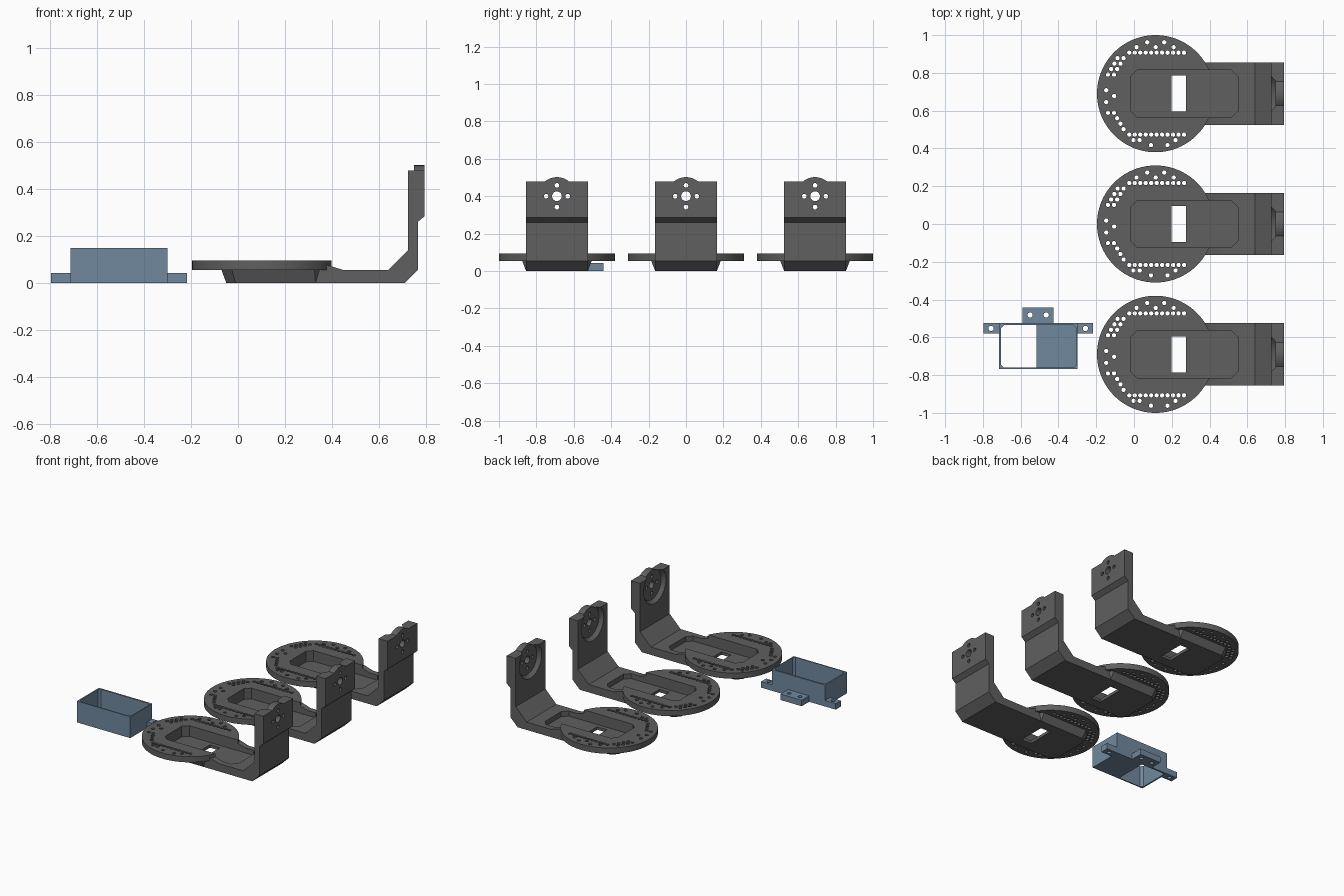
import bpy, bmesh, math
from mathutils import Vector

if "Cube" in bpy.data.objects:
    bpy.data.objects.remove(bpy.data.objects["Cube"])


def material(name, rgb):
    m = bpy.data.materials.new(name)
    m.diffuse_color = (*rgb, 1)
    m.use_nodes = True
    m.node_tree.nodes["Principled BSDF"].inputs["Base Color"].default_value = m.diffuse_color
    return m


GREY = material("dark grey", (0.115, 0.115, 0.115))
BLUE = material("steel blue", (0.165, 0.25, 0.345))


def loft(bm, lower, upper):
    """Closed solid between two matching rings of 3D points."""
    a = [bm.verts.new(p) for p in lower]
    b = [bm.verts.new(p) for p in upper]
    n = len(a)
    bm.faces.new(a[::-1])
    bm.faces.new(b)
    for i in range(n):
        bm.faces.new((a[i], a[(i + 1) % n], b[(i + 1) % n], b[i]))


def finish(bm, name, mat):
    bmesh.ops.recalc_face_normals(bm, faces=bm.faces)
    me = bpy.data.meshes.new(name)
    bm.to_mesh(me)
    bm.free()
    me.materials.append(mat)
    ob = bpy.data.objects.new(name, me)
    bpy.context.collection.objects.link(ob)
    return ob


def circle(cx, cy, r, n):
    return [(cx + r * math.cos(2 * math.pi * i / n), cy + r * math.sin(2 * math.pi * i / n)) for i in range(n)]


def rect(x0, x1, y0, y1, c=0.0):
    """Rectangle, with corners cut by c."""
    if not c:
        return [(x0, y0), (x1, y0), (x1, y1), (x0, y1)]
    return [(x0 + c, y0), (x1 - c, y0), (x1, y0 + c), (x1, y1 - c),
            (x1 - c, y1), (x0 + c, y1), (x0, y1 - c), (x0, y0 + c)]


def at_z(poly, z):
    return [Vector((x, y, z)) for x, y in poly]


def at_x(poly, x):
    return [Vector((x, y, z)) for y, z in poly]


def solid(name, mat, *pairs):
    bm = bmesh.new()
    for lo, hi in pairs:
        loft(bm, lo, hi)
    return finish(bm, name, mat)


def upright(poly, z0, z1):
    return at_z(poly, z0), at_z(poly, z1)


def boolean(ob, other, op):
    """Apply a boolean and remove the second solid."""
    mod = ob.modifiers.new("boolean", 'BOOLEAN')
    mod.operation, mod.solver, mod.object = op, 'EXACT', other
    bpy.context.view_layer.objects.active = ob
    bpy.ops.object.modifier_apply(modifier=mod.name)
    bpy.data.objects.remove(other)


def smooth(ob):
    bpy.ops.object.select_all(action='DESELECT')
    ob.select_set(True)
    bpy.context.view_layer.objects.active = ob
    bpy.ops.object.shade_smooth_by_angle(angle=math.radians(25))


# --- bracket: round plate, flared tray, bent arm and horn boss ---
CX, HORN_Z = 0.114, 0.40
bracket = solid("bracket", GREY, upright(circle(CX, 0, 0.31, 96), 0.055, 0.095))

tray = solid("tray", GREY, (at_z(rect(-0.05, 0.37, -0.165, 0.165, 0.04), 0),
                            at_z(rect(-0.072, 0.37, -0.188, 0.188, 0.045), 0.06)))
boolean(bracket, tray, 'UNION')

arm_profile = [(0.30, 0), (0.71, 0), (0.766, 0.055), (0.766, 0.26), (0.795, 0.285), (0.795, 0.48),
               (0.725, 0.48), (0.725, 0.14), (0.64, 0.055), (0.45, 0.055), (0.38, 0.077), (0.30, 0.077)]
arm = solid("arm", GREY, tuple([Vector((x, y, z)) for x, z in arm_profile] for y in (-0.165, 0.165)))
boolean(bracket, arm, 'UNION')

boss = solid("boss", GREY, (at_x(circle(0, HORN_Z, 0.102, 64), 0.745),
                            at_x(circle(0, HORN_Z, 0.102, 64), 0.795)))
boolean(bracket, boss, 'UNION')

# conical seat on the inner face of the arm
seat = solid("seat", GREY, (at_x(circle(0, HORN_Z, 0.13, 64), 0.715),
                            at_x(circle(0, HORN_Z, 0.104, 64), 0.750)))
boolean(bracket, seat, 'DIFFERENCE')

# pocket in the tray
pocket = solid("pocket", GREY, upright(rect(-0.018, 0.55, -0.125, 0.125, 0.035), 0.02, 0.2))
boolean(bracket, pocket, 'DIFFERENCE')

# cable slot and plate holes
spots = [(-0.025 + 0.029 * i, s * 0.217) for i in range(11) for s in (1, -1)]
spots += [(0.013, 0.246), (0.07, 0.272), (0.115, 0.246), (0.16, 0.272), (0.21, 0.246),
          (-0.003, -0.246), (0.03, -0.246), (0.09, -0.272), (0.177, -0.272), (0.22, -0.246)]
for s in (1, -1):                                   # staggered pairs on the left rim
    for i in range(4):
        x, y = -0.055 - 0.017 * i, s * (0.188 - 0.029 * i)
        spots += [(x, y)] + ([(x - 0.032, y)] if s > 0 or i == 3 else [])
spots += [(-0.147, 0.018), (-0.105, -0.013), (-0.147, -0.045)]
openings = solid("openings", GREY, upright(rect(0.198, 0.274, -0.095, 0.095), -0.05, 0.15),
                 *[upright(circle(x, y, 0.0115, 12), -0.05, 0.15) for x, y in spots])
boolean(bracket, openings, 'DIFFERENCE')

# horn holes
horn = [(0, 0, 0.026)] + [(dy, dz, 0.0125) for dy, dz in ((0.058, 0), (-0.058, 0), (0, 0.058), (0, -0.058))]
horn_holes = solid("horn_holes", GREY, *[(at_x(circle(y, HORN_Z + z, r, 20), 0.6),
                                          at_x(circle(y, HORN_Z + z, r, 20), 0.9)) for y, z, r in horn])
boolean(bracket, horn_holes, 'DIFFERENCE')
smooth(bracket)

bracket.name = "bracket_middle"
for name, y in (("bracket_back", 0.69), ("bracket_front", -0.69)):
    copy = bracket.copy()
    copy.name = name
    copy.location.y = y
    bpy.context.collection.objects.link(copy)

# --- servo holder: open box with three screw tabs ---
holder = solid("servo_holder", BLUE, upright(rect(-0.714, -0.30, -0.768, -0.524), 0, 0.15))
for x0, x1, y0, y1 in ((-0.797, -0.71, -0.58, -0.524), (-0.304, -0.217, -0.58, -0.524),
                       (-0.59, -0.425, -0.528, -0.442)):
    boolean(holder, solid("tab", BLUE, upright(rect(x0, x1, y0, y1), 0, 0.042)), 'UNION')
boolean(holder, solid("cavity", BLUE, upright(rect(-0.704, -0.305, -0.76, -0.536, 0.015), 0.012, 0.3)), 'DIFFERENCE')
boolean(holder, solid("floor_opening", BLUE, upright(
    [(-0.515, -0.76), (-0.515, -0.536), (-0.689, -0.536), (-0.704, -0.551), (-0.704, -0.745), (-0.689, -0.76)],
    -0.1, 0.05)), 'DIFFERENCE')
screws = [(-0.757, -0.553), (-0.257, -0.553), (-0.55, -0.482), (-0.465, -0.482)]
boolean(holder, solid("screw_holes", BLUE, *[upright(circle(x, y, 0.014, 16), -0.1, 0.1) for x, y in screws]),
        'DIFFERENCE')
smooth(holder)
